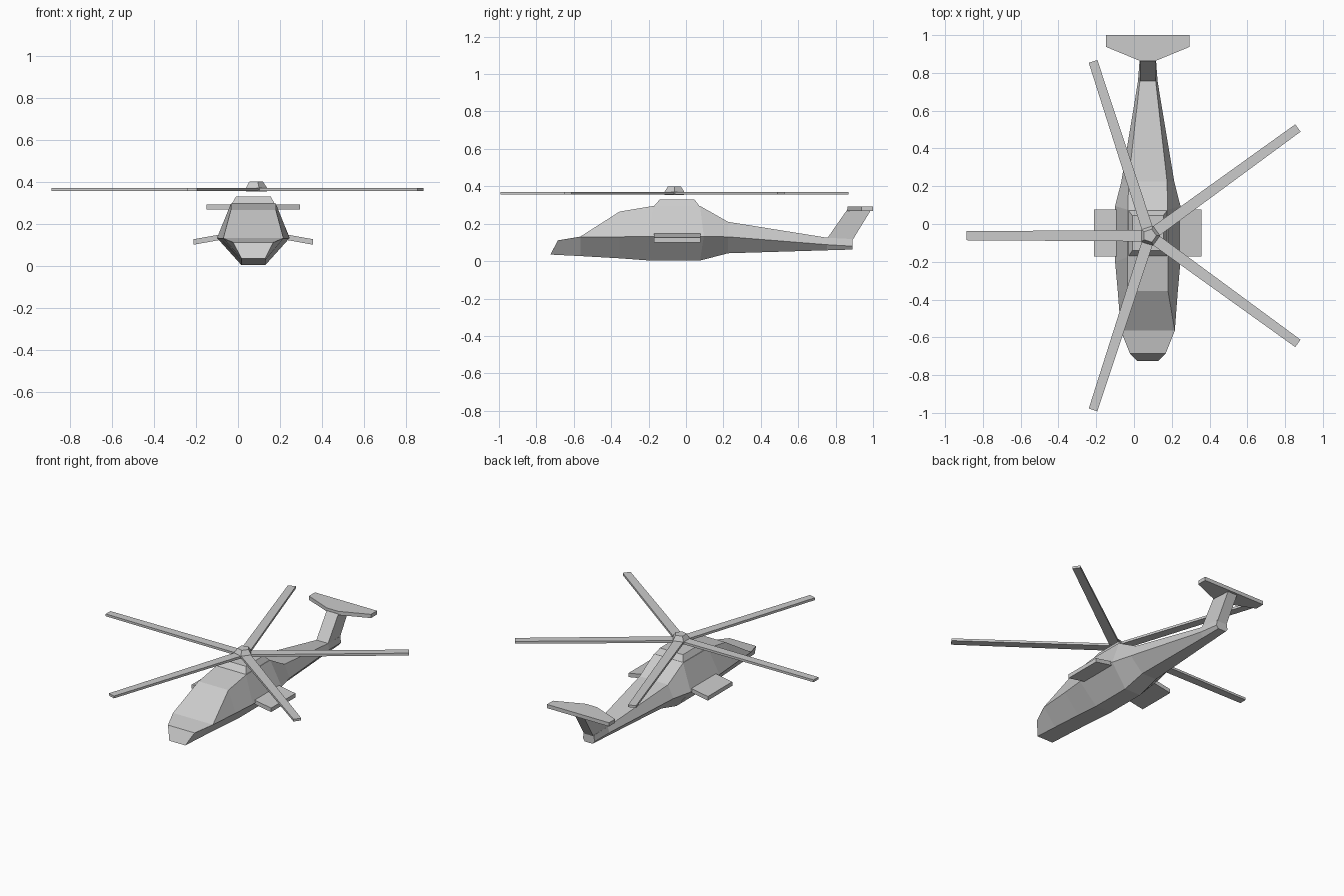
import bpy, bmesh, math
from mathutils import Matrix

if "Cube" in bpy.data.objects:
    bpy.data.objects.remove(bpy.data.objects["Cube"])

CX = 0.073                      # symmetry plane of the airframe
HUB = (0.083, -0.062)           # rotor centre


def finish(name, bm):
    bmesh.ops.remove_doubles(bm, verts=bm.verts, dist=0.0005)
    bmesh.ops.recalc_face_normals(bm, faces=bm.faces)
    me = bpy.data.meshes.new(name)
    bm.to_mesh(me)
    bm.free()
    ob = bpy.data.objects.new(name, me)
    bpy.context.collection.objects.link(ob)
    return ob


def loft(name, rings, matrix=Matrix()):
    """Skin a list of equal-length point rings and cap both ends."""
    bm = bmesh.new()
    vs = [[bm.verts.new(matrix @ Matrix.Translation(p).to_translation()) for p in r] for r in rings]
    n = len(rings[0])
    for a, b in zip(vs, vs[1:]):
        for i in range(n):
            j = (i + 1) % n
            bm.faces.new((a[i], a[j], b[j], b[i]))
    bm.faces.new(vs[0])
    bm.faces.new(vs[-1])
    return finish(name, bm)


def six(top, belt, bot):
    """Hexagonal hull section; each level is (y, half width, z)."""
    right = [(CX + w, y, z) for y, w, z in (top, belt, bot)]
    left = [(CX - w, y, z) for y, w, z in (bot, belt, top)]
    return right + left


def rect(w, y0, y1, z):
    return [(CX - w, y0, z), (CX + w, y0, z), (CX + w, y1, z), (CX - w, y1, z)]


# Fuselage and tail boom
loft("fuselage", [
    six((-.685, .095, .111), (-.685, .095, .110), (-.725, .057, .035)),
    six((-.565, .143, .131), (-.565, .143, .130), (-.565, .057, .027)),
    six((-.355, .107, .265), (-.355, .159, .130), (-.355, .057, .015)),
    six((-.175, .107, .295), (-.200, .173, .132), (-.190, .057, .003)),
    six((.075, .105, .295), (.095, .173, .132), (.075, .057, .003)),
    six((.225, .102, .210), (.225, .140, .130), (.225, .052, .042)),
    six((.755, .042, .125), (.755, .052, .088), (.755, .032, .058)),
    six((.890, .036, .118), (.890, .042, .080), (.890, .028, .062)),
])

# Engine hump on the roof
loft("engine_hump", [rect(.105, -.175, .075, .29), rect(.082, -.14, .045, .33)])

# Swept tail fin
loft("tail_fin", [
    [(CX - .042, .755, .122), (CX + .042, .755, .122), (CX + .034, .89, .112), (CX - .034, .89, .112)],
    [(CX - .042, .862, .275), (CX + .042, .862, .275), (CX + .034, .99, .275), (CX - .034, .99, .275)],
])

# Tapered tailplane
plan = [(-.04, .863), (.04, .863), (.222, .938), (.222, 1.0), (-.222, 1.0), (-.222, .938)]
loft("tailplane", [[(CX + x, y, z) for x, y in plan] for z in (.268, .292)])

# Drooping stub wings
for side, label in ((1, "right"), (-1, "left")):
    loft("stub_wing_" + label, [
        [(CX + side * x, y, z + dz) for y, dz in ((-.172, 0), (.078, 0), (.078, .026), (-.172, .026))]
        for x, z in ((.10, .133), (.284, .100))])

# Rotor hub: five-sided, narrowing to the top
loft("rotor_hub", [
    [(HUB[0] + r * math.cos(math.tau * i / 5), HUB[1] + r * math.sin(math.tau * i / 5), z) for i in range(5)]
    for r, z in ((.055, .354), (.055, .371), (.036, .400))])

# Five blades, one off each hub flat
for i in range(5):
    m = Matrix.Translation((*HUB, 0)) @ Matrix.Rotation(math.radians(36 + 72 * i), 4, 'Z')
    loft(f"rotor_blade_{i + 1}", [
        [(x, -w, .355), (x, w, .355), (x, w, .370), (x, -w, .370)]
        for x, w in ((.035, .030), (.97, .024))], m)
